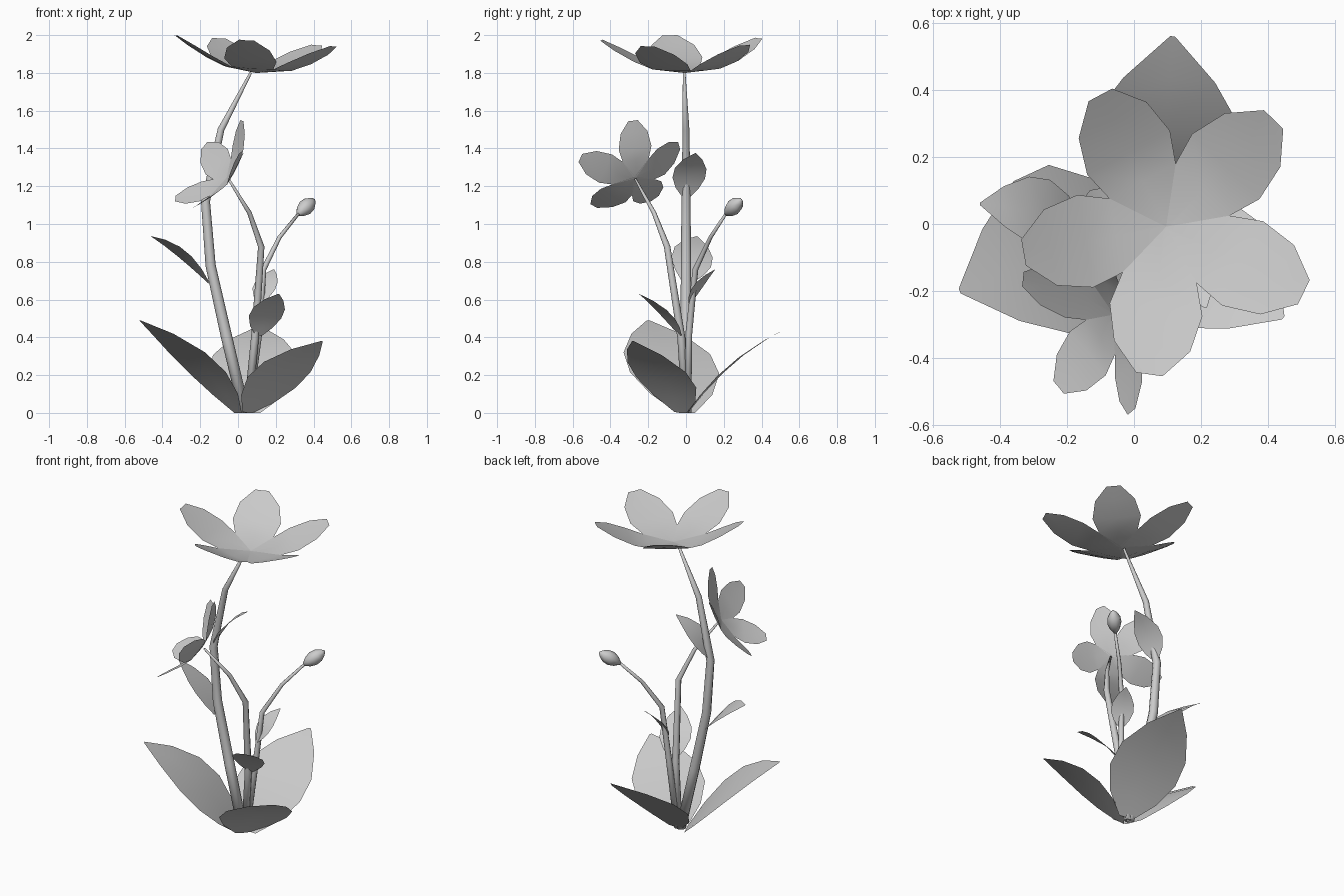
import bpy, bmesh, math
from mathutils import Vector as V

if "Cube" in bpy.data.objects:
    bpy.data.objects.remove(bpy.data.objects["Cube"])


def finish(name, bm):
    mesh = bpy.data.meshes.new(name)
    bmesh.ops.recalc_face_normals(bm, faces=bm.faces[:])
    bm.to_mesh(mesh)
    bm.free()
    ob = bpy.data.objects.new(name, mesh)
    bpy.context.collection.objects.link(ob)
    for p in mesh.polygons:
        p.use_smooth = True
    return ob


def tube(name, pts, sides=8):
    """Tapered tube through (x, y, z, radius) points."""
    bm = bmesh.new()
    rings = []
    for i, p in enumerate(pts):
        a, b = pts[max(i - 1, 0)], pts[min(i + 1, len(pts) - 1)]
        d = (V(b[:3]) - V(a[:3])).normalized()
        u = V((0, 1, 0)).cross(d).normalized()
        w = d.cross(u)
        if p[2] == 0:
            u, w = V((1, 0, 0)), V((0, 1, 0))
        rings.append([bm.verts.new(V(p[:3]) + p[3] * (
            u * math.cos(k * math.tau / sides) + w * math.sin(k * math.tau / sides)))
            for k in range(sides)])
    for r, s in zip(rings, rings[1:]):
        for k in range(sides):
            j = (k + 1) % sides
            bm.faces.new((r[k], r[j], s[j], s[k]))
    bm.faces.new(rings[0][::-1])
    bm.faces.new(rings[-1])
    return finish(name, bm)


def blade(bm, base, along, side, up, rows, fold):
    """Three-column sheet; rows hold (distance, half width, height)."""
    prev = None
    for t, w, h in rows:
        row = []
        for s in (-1, 0, 1):
            p = base + along * t + side * (s * w) + up * (h + abs(s) * fold * w)
            p.z = max(p.z, 0)
            row.append(bm.verts.new(p))
        if prev:
            for k in (0, 1):
                bm.faces.new((prev[k], prev[k + 1], row[k + 1], row[k]))
        prev = row


LEAF = [(0, .2), (.16, .68), (.36, .98), (.57, .95), (.8, .57), (1, .03)]
PETAL = [(0, .01, 0), (.154, .112, .02), (.25, .14, .06),
         (.36, .115, .118), (.445, .04, .168)]


def leaf(name, base, tip, side, hw, arch=.05, fold=0):
    """Leaf from base to tip, bowed upward along its length."""
    base, tip = V(base), V(tip)
    d = tip - base
    n = d.normalized()
    s = V(side)
    s = (s - n * s.dot(n)).normalized()
    up = n.cross(s)
    if up.z < 0:
        up = -up
    bm = bmesh.new()
    rows = [(t * d.length, w * hw, arch * 4 * t * (1 - t)) for t, w in LEAF]
    blade(bm, base, n, s, up, rows, fold)
    finish(name, bm)


def flower(name, centre, axis, ref, scale):
    """Five petals around an axis, the first pointing along ref."""
    n = V(axis).normalized()
    a = V(ref)
    a = (a - n * a.dot(n)).normalized()
    b = n.cross(a)
    bm = bmesh.new()
    rows = [tuple(v * scale for v in r) for r in PETAL]
    for k in range(5):
        c, s = math.cos(k * math.tau / 5), math.sin(k * math.tau / 5)
        blade(bm, V(centre), a * c + b * s, b * c - a * s, n, rows, .04)
    finish(name, bm)


# Stems
tube("main_stem", [(.035, 0, 0, .03), (-.06, 0, .4, .03), (-.145, 0, .78, .027),
                   (-.172, 0, 1.12, .024), (-.09, 0, 1.5, .018), (.068, -.01, 1.802, .007)])
tube("side_stem", [(.05, 0, 0, .021), (.09, -.025, .4, .021), (.123, -.1, .88, .017),
                   (.06, -.17, 1.06, .012), (-.05, -.268, 1.238, .006)])
tube("bud_stem", [(.055, .01, 0, .018), (.11, .015, .42, .018), (.135, .05, .76, .015),
                  (.22, .13, .93, .011), (.325, .215, 1.06, .008)])

# Bud
s, e = V((.315, .21, 1.05)), V((.405, .295, 1.13))
prof = [(0, .008), (.2, .03), (.45, .042), (.7, .038), (.9, .02), (1, .003)]
tube("bud", [(*s.lerp(e, t), r) for t, r in prof])

# Flowers
flower("top_flower", (.096, -.008, 1.8), (.07, 0, 1),
       (math.cos(math.radians(-26)), math.sin(math.radians(-26)), 0), 1)
flower("side_flower", (-.06, -.27, 1.246), (-.76, -.32, .56), (.15, .02, .24), .655)

# Large leaves at the base
leaf("base_leaf_left", (0, 0, 0), (-.52, -.2, .49), (.27, -.95, .11), .26)
leaf("base_leaf_right", (.05, -.03, 0), (.445, -.28, .38), (.45, .85, -.28), .21, .035)
leaf("base_leaf_back", (.07, .01, 0), (.115, .56, .46), (1, -.05, -.02), .24)

# Small leaves on the stems
leaf("stem_leaf_left", (-.155, 0, .69), (-.46, .06, .935), (0, 1, -.3), .11, .03)
leaf("stem_leaf_upper", (-.165, 0, 1.14), (.035, .05, 1.375), (0, 1, .2), .09, .03)
leaf("stem_leaf_front", (.11, -.03, .41), (.215, -.25, .63), (.95, .25, .05), .095, .025)
leaf("stem_leaf_rear", (.115, .02, .58), (.19, .155, .76), (1, -.2, .25), .068, .02)
